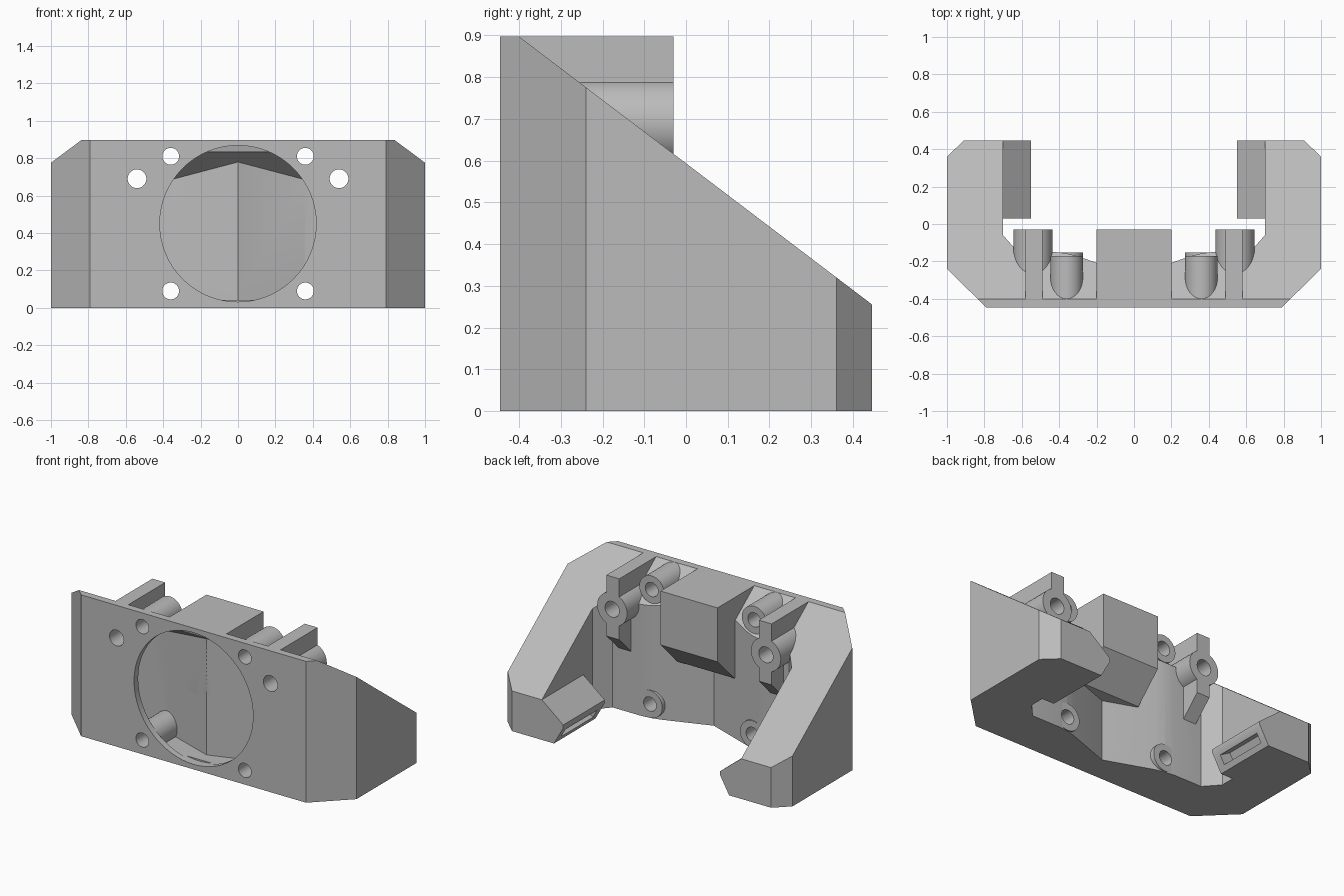
import bpy, bmesh, math
from mathutils import Vector

old = bpy.data.objects.get("Cube")
if old:
    bpy.data.objects.remove(old)

GREY = (0.5, 0.5, 0.5, 1)
mat = bpy.data.materials.new("plain grey")
mat.use_nodes = True
mat.diffuse_color = GREY
mat.node_tree.nodes["Principled BSDF"].inputs["Base Color"].default_value = GREY

TOP, FRONT, BACK = 0.897, -0.446, 0.446
SLOPE = Vector((0, 0.759, 1))        # normal of the sloping top


def prism(name, pts, axis, a, b, slope_at=None):
    """Extrude a 2D profile along an axis; optionally trim it by the sloping top."""
    def place(p, d):
        return {"x": (d, *p), "y": (p[0], d, p[1]), "z": (*p, d)}[axis]
    bm = bmesh.new()
    ends = [[bm.verts.new(place(p, d)) for p in pts] for d in (a, b)]
    for ring in ends:
        bm.faces.new(ring)
    for i in range(len(pts)):
        j = (i + 1) % len(pts)
        bm.faces.new((ends[0][i], ends[0][j], ends[1][j], ends[1][i]))
    if slope_at:
        cut = bmesh.ops.bisect_plane(bm, geom=bm.verts[:] + bm.edges[:] + bm.faces[:],
                                     plane_co=slope_at, plane_no=SLOPE, clear_outer=True)
        edges = [e for e in cut["geom_cut"] if isinstance(e, bmesh.types.BMEdge)]
        bmesh.ops.contextual_create(bm, geom=edges)
    bmesh.ops.recalc_face_normals(bm, faces=bm.faces)
    me = bpy.data.meshes.new(name)
    bm.to_mesh(me)
    bm.free()
    me.materials.append(mat)
    ob = bpy.data.objects.new(name, me)
    bpy.context.collection.objects.link(ob)
    return ob


def rod(name, x, z, r, y0, y1, n=32):
    ring = [(x + r * math.cos(2 * math.pi * i / n), z + r * math.sin(2 * math.pi * i / n))
            for i in range(n)]
    return prism(name, ring, "y", y0, y1)


def cut(ob, cutters):
    bpy.context.view_layer.objects.active = ob
    for c in cutters:
        m = ob.modifiers.new("cut", "BOOLEAN")
        m.operation, m.solver, m.object = "DIFFERENCE", "EXACT", c
        bpy.ops.object.modifier_apply(modifier=m.name)


def mirrored(half):
    return half + [(-x, y) for x, y in reversed(half) if x]


# U-shaped body with sloping top
outline = mirrored([(0, FRONT), (0.79, FRONT), (1, -0.24), (1, 0.36), (0.91, BACK),
                    (0.7, BACK), (0.7, -0.06), (0.62, -0.15), (0.42, -0.15),
                    (0.36, -0.157), (0.3, -0.172), (0, -0.28)])
outline_right = outline[:12]
body = prism("body", outline_right + [(-x, y) for x, y in outline_right[10:0:-1]],
             "z", 0, TOP, (0, -0.4, TOP))

# Cutters: inner cavity, round front opening, screw holes
half = [(0, -0.405), (0.6, -0.405), (0.6, -0.19), (0.36, -0.19), (0, -0.315)]
cavity = prism("cavity_cutter", half + [(-x, y) for x, y in half[3:0:-1]],
               "z", 0.042, 0.84, (0, -0.395, 0.84))
opening = rod("opening_cutter", 0, 0.45, 0.418, -0.6, -0.39, 64)
screws = [(0.36, 0.81, 0.045), (0.36, 0.09, 0.045), (0.54, 0.69, 0.05)]
holes = [rod("hole_cutter", s * x, z, r, -0.6, 0.2)
         for x, z, r in screws for s in (1, -1)]
cut(body, [cavity, opening] + holes)
parts = [body]


# Blocks with a 45 degree underside
def bracket(name, x0, x1, z):
    ob = prism(name, [(-0.42, TOP), (-0.03, TOP), (-0.03, z), (-0.2, z - 0.17), (-0.3, z - 0.17)],
               "x", x0, x1)
    cut(ob, [cavity] + holes)
    parts.append(ob)


bracket("centre_block", -0.2, 0.2, 0.555)

slots = []
for s, side in ((1, "left"), (-1, "right")):
    bracket(side + "_rib", s * 0.49, s * 0.58, 0.51)

    # Screw bosses
    for name, x, z, r, end in (("outer_boss", 0.54, 0.69, 0.105, -0.03),
                               ("upper_boss", 0.36, 0.81, 0.087, -0.17),
                               ("lower_boss", 0.36, 0.09, 0.087, -0.152)):
        boss = rod(f"{side}_{name}", s * x, z, r, -0.42, end)
        cut(boss, holes)
        parts.append(boss)

    # Inward clip at the end of each arm, with a long slot
    clip = prism(side + "_clip", [(s * x, z) for x, z in (
        (0.72, 0.255), (0.7, 0.255), (0.55, 0.135), (0.55, 0.115), (0.615, 0), (0.72, 0))],
        "y", 0.03, BACK)
    c, u, n = Vector((0.583, 0.058)), Vector((0.49, -0.87)), Vector((-0.87, -0.49))
    corners = [c + u * a + n * b for a, b in ((-0.03, 0.05), (0.03, 0.05), (0.03, -0.08), (-0.03, -0.08))]
    slot = prism("slot_cutter", [(s * p.x, p.y) for p in corners], "y", 0.08, 0.4)
    slots.append(slot)
    cut(clip, [slot])
    parts.append(clip)

for c in [cavity, opening] + holes + slots:
    bpy.data.objects.remove(c)

# Smooth the round faces, keep hard edges
bpy.ops.object.select_all(action="DESELECT")
for ob in parts:
    ob.select_set(True)
bpy.context.view_layer.objects.active = body
bpy.ops.object.shade_smooth_by_angle(angle=math.radians(30))
